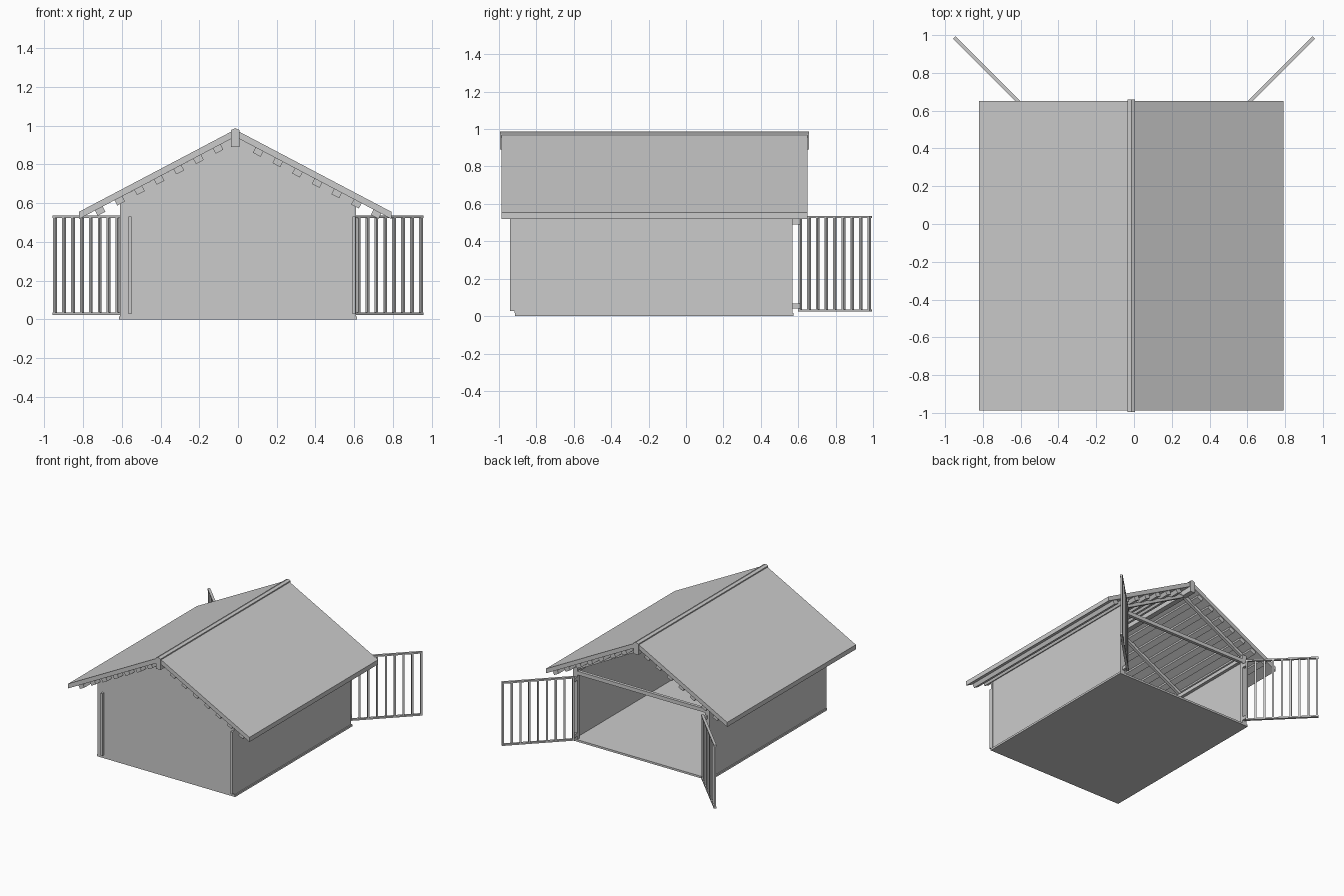
import bpy, bmesh, math
from mathutils import Matrix

if "Cube" in bpy.data.objects:
    bpy.data.objects.remove(bpy.data.objects["Cube"])

def make(name, bm):
    bmesh.ops.recalc_face_normals(bm, faces=bm.faces)
    me = bpy.data.meshes.new(name)
    bm.to_mesh(me)
    bm.free()
    ob = bpy.data.objects.new(name, me)
    bpy.context.collection.objects.link(ob)
    return ob

def add_box(bm, lo, hi):
    c = [(a + b) / 2 for a, b in zip(lo, hi)]
    s = [b - a for a, b in zip(lo, hi)]
    bmesh.ops.create_cube(bm, size=1, matrix=Matrix.Translation(c) @ Matrix.Diagonal((*s, 1)))

def box(name, lo, hi):
    bm = bmesh.new()
    add_box(bm, lo, hi)
    return make(name, bm)

def prism(name, pts, y0, y1):
    """Extrude an x-z profile along y."""
    bm = bmesh.new()
    f = bm.faces.new([bm.verts.new((x, y0, z)) for x, z in pts])
    ext = bmesh.ops.extrude_face_region(bm, geom=[f])
    bmesh.ops.translate(bm, vec=(0, y1 - y0, 0),
                        verts=[v for v in ext['geom'] if isinstance(v, bmesh.types.BMVert)])
    return make(name, bm)

RX = -0.0145                    # ridge centre
HALF = 0.807                    # ridge to eave
SLOPE = 0.425 / HALF
RZ, THICK = 0.98, 0.037

def under(d):                   # underside of roof at distance d from ridge
    return RZ - THICK - SLOPE * d

# Floor
box("floor", (-0.615, -0.915, 0), (0.615, 0.575, 0.016))

# Gable wall at the front
prism("front_wall", [(-0.608, 0.016), (0.608, 0.016), (0.608, under(0.622)),
                     (RX, under(0)), (-0.608, under(0.594))], -0.918, -0.9)
box("front_post_left", (-0.565, -0.94, 0.028), (-0.55, -0.915, 0.53))
box("front_post_right", (0.592, -0.94, 0.028), (0.607, -0.9, 0.53))

for s, side in ((-1, "left"), (1, "right")):
    def sx(a, b):
        return (min(s * a, s * b), max(s * a, s * b))

    # Side wall, wall plate, back post
    a, b = sx(0.592, 0.607)
    box(side + "_wall", (a, -0.9, 0.016), (b, 0.57, 0.6))
    a, b = sx(0.567, 0.592)
    box(side + "_wall_plate", (a, -0.9, 0.555), (b, 0.57, 0.585))
    box(side + "_back_post", (a, 0.545, 0.016), (b, 0.57, 0.6))

    # Roof panel
    prism(side + "_roof", [(RX, RZ), (RX + s * HALF, RZ - SLOPE * HALF),
                           (RX + s * HALF, under(HALF)), (RX, under(0))], -0.987, 0.65)

    # Purlins running along the underside
    start = 0.095 if s < 0 else 0.125
    for i in range(7):
        d = start + 0.1015 * i
        w, h = 0.02, 0.027
        prism(f"{side}_purlin_{i + 1}",
              [(RX + s * (d - w), under(d - w)), (RX + s * (d + w), under(d + w)),
               (RX + s * (d + w - h * SLOPE), under(d + w) - h),
               (RX + s * (d - w - h * SLOPE), under(d - w) - h)], -0.975, 0.64)

    # Rafters below the purlins
    for n, y in (("mid", -0.17), ("back", 0.55)):
        prism(f"{side}_{n}_rafter",
              [(RX + s * 0.01, under(0) - 0.03), (RX + s * 0.59, under(0.59) - 0.03),
               (RX + s * 0.59, under(0.59) - 0.06), (RX + s * 0.01, under(0) - 0.06)],
              y - 0.012, y + 0.012)

    # Open gate: rails and bars along local x, swung out 45 degrees
    L, n = 0.54, 9
    bm = bmesh.new()
    for z in (0.024, 0.524):
        add_box(bm, (0, -0.01, z), (L, 0.01, z + 0.012))
    for i in range(n):
        x = 0.009 + (L - 0.018) * i / (n - 1)
        add_box(bm, (x - 0.007, -0.007, 0.036), (x + 0.007, 0.007, 0.524))
    ang = math.radians(45 if s > 0 else 135)
    bm.transform(Matrix.Translation((s * 0.569, 0.605, 0)) @ Matrix.Rotation(ang, 4, 'Z'))
    make(side + "_gate", bm)

    # Hinges between post and gate
    a, b = sx(0.568, 0.59)
    for n, z in (("lower", 0.04), ("upper", 0.49)):
        box(f"{side}_{n}_hinge", (a, 0.565, z), (b, 0.61, z + 0.028))

# Tie beam over the back opening
box("back_tie_beam", (-0.59, 0.545, 0.535), (0.59, 0.57, 0.565))

# Ridge beam with pitched top
w = 0.021
prism("ridge_beam", [(RX - w, 0.89), (RX + w, 0.89), (RX + w, 0.978),
                     (RX, 0.987), (RX - w, 0.978)], -0.995, 0.658)
